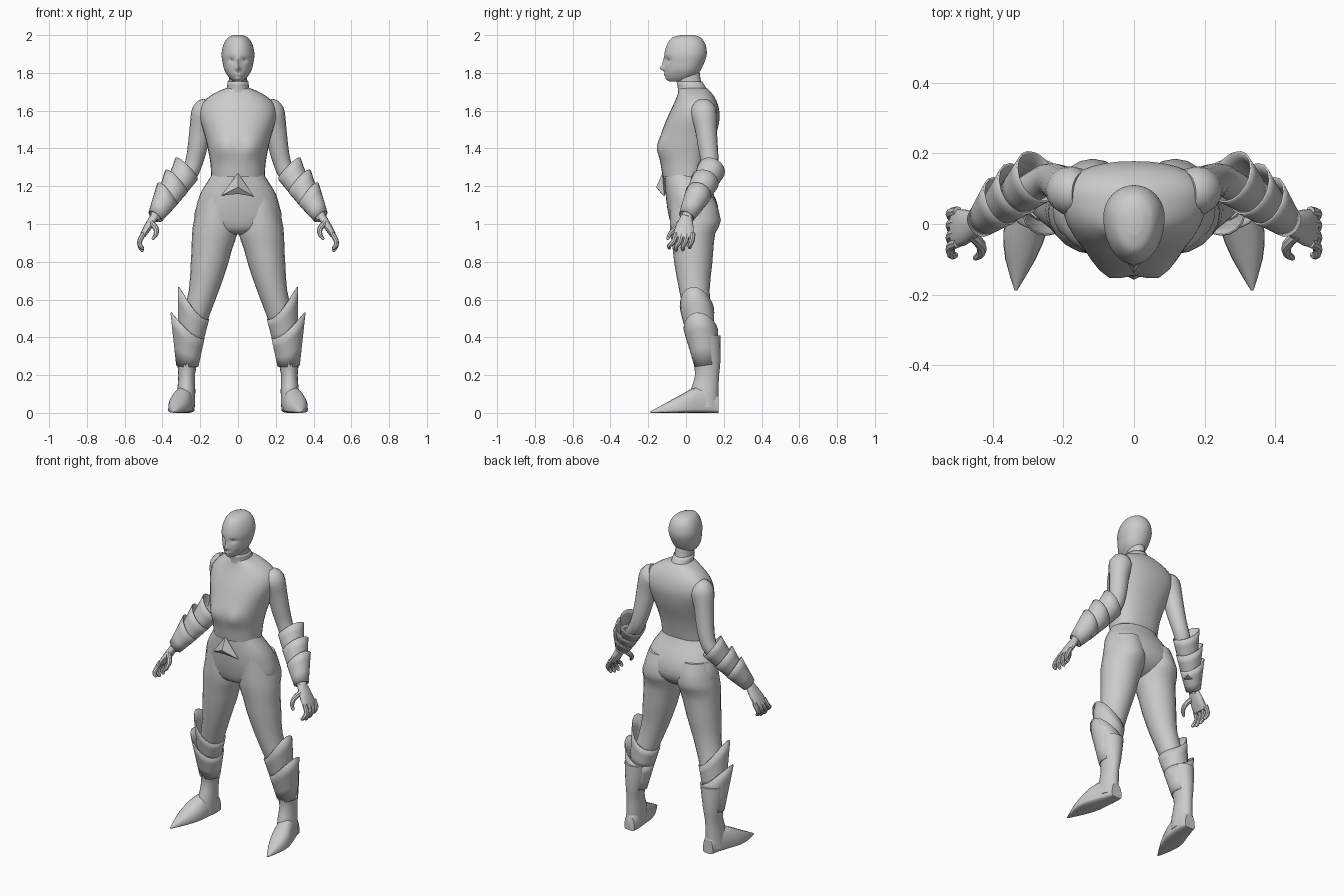
import bpy, bmesh
from math import sin, cos, pi, exp, copysign
from mathutils import Vector

if "Cube" in bpy.data.objects:
    bpy.data.objects.remove(bpy.data.objects["Cube"])

gray = bpy.data.materials.new("plain_gray")
gray.use_nodes = True
gray.diffuse_color = (0.6, 0.6, 0.6, 1)
gray.node_tree.nodes["Principled BSDF"].inputs["Base Color"].default_value = (0.6, 0.6, 0.6, 1)
parts = []


def finish(name, bm, mirror=False, thick=0):
    bmesh.ops.recalc_face_normals(bm, faces=bm.faces)
    mesh = bpy.data.meshes.new(name)
    bm.to_mesh(mesh)
    bm.free()
    mesh.materials.append(gray)
    obj = bpy.data.objects.new(name, mesh)
    bpy.context.collection.objects.link(obj)
    if thick:
        mod = obj.modifiers.new("thickness", "SOLIDIFY")
        mod.thickness = thick
    if mirror:
        obj.modifiers.new("mirror", "MIRROR")
    parts.append(obj)
    return obj


def skin(name, loops, caps=True, **kw):
    """Bridge closed loops of points into one surface."""
    bm = bmesh.new()
    rows = [[bm.verts.new(p) for p in loop] for loop in loops]
    n = len(rows[0])
    for a, b in zip(rows, rows[1:]):
        for i in range(n):
            j = (i + 1) % n
            bm.faces.new((a[i], a[j], b[j], b[i]))
    if caps:
        bm.faces.new(rows[0])
        bm.faces.new(rows[-1])
    return finish(name, bm, **kw)


def smooth_rows(rows, sub):
    """Catmull-Rom interpolation of number rows."""
    out = []
    ext = [rows[0]] + list(rows) + [rows[-1]]
    for k in range(len(rows) - 1):
        p, q, r, s = ext[k:k + 4]
        for i in range(sub):
            t = i / sub
            out.append([b + t / 2 * (c - a + t * (2 * a - 5 * b + 4 * c - d + t * (3 * (b - c) + d - a)))
                        for a, b, c, d in zip(p, q, r, s)])
    return out + [rows[-1]]


def loft(name, rings, sides=20, mid=0.5, power=1.0, sub=2, flip=False, **kw):
    """Rings are (centre x, height, half width, front, back); flip lofts along y."""
    loops = []
    for cx, h, w, lo, hi in smooth_rows(rings, sub):
        c = lo + (hi - lo) * mid
        loop = []
        for i in range(sides):
            a = 2 * pi * i / sides
            u, v = (copysign(abs(f) ** power, f) for f in (cos(a), sin(a)))
            d = c + v * (hi - c if v > 0 else c - lo)
            loop.append((cx + w * u, h, d) if flip else (cx + w * u, d, h))
        loops.append(loop)
    return skin(name, loops, **kw)


def frame(axis, hint):
    u = (hint - axis * hint.dot(axis)).normalized()
    return u, axis.cross(u)


def tube(name, path, sides=12, sub=3, **kw):
    """Path rows are (x, y, z, radius)."""
    rows = smooth_rows(path, sub)
    pts = [Vector(r[:3]) for r in rows]
    loops = []
    for i, (p, r) in enumerate(zip(pts, rows)):
        axis = (pts[min(i + 1, len(pts) - 1)] - pts[max(i - 1, 0)]).normalized()
        u, v = frame(axis, Vector((0, 1, 0)))
        loops.append([p + r[3] * (u * cos(2 * pi * k / sides) + v * sin(2 * pi * k / sides))
                      for k in range(sides)])
    return skin(name, loops, **kw)


def cuff(name, bottom, top, r0, r1, out, rise, lean, sides=20):
    """Flared sleeve whose rim sweeps up to a point on its outer side."""
    p, q = Vector(bottom), Vector(top)
    axis = (q - p).normalized()
    u, v = frame(axis, Vector(out))
    loops = []
    for t in (0, 0.35, 0.7, 1):
        loop = []
        for k in range(sides):
            a = 2 * pi * k / sides
            peak = ((1 + cos(a)) / 2) ** 2 * t
            r = r0 + (r1 - r0) * t + lean * peak
            loop.append(p.lerp(q, t) + axis * rise * peak + r * (u * cos(a) + v * sin(a)))
        loops.append(loop)
    skin(name, loops, caps=False, mirror=True, thick=0.006)


# Head, with the face pushed out and in by soft bumps
head = loft("head", [
    (0, 2.0, .025, -.03, .045), (0, 1.985, .055, -.075, .08), (0, 1.95, .077, -.1, .103),
    (0, 1.9, .087, -.114, .11), (0, 1.85, .081, -.112, .095), (0, 1.81, .07, -.112, .075),
    (0, 1.775, .047, -.106, .05), (0, 1.755, .025, -.09, .02)],
    sides=48, mid=.6, sub=5)
face_bumps = [(0, 1.825, .011, .014, .026), (0, 1.855, .009, .022, .012),
              (.034, 1.868, .018, .011, -.014), (-.034, 1.868, .018, .011, -.014),
              (0, 1.791, .02, .006, .009), (0, 1.768, .018, .008, .005)]
for vert in head.data.vertices:
    if vert.co.y < -.03:
        x, z = vert.co.x, vert.co.z
        for bx, bz, sx, sz, push in face_bumps:
            vert.co.y -= push * exp(-((x - bx) / sx) ** 2 - ((z - bz) / sz) ** 2)

# Neck and collar
loft("neck", [(0, 1.66, .06, -.03, .12), (0, 1.73, .05, -.042, .085), (0, 1.82, .048, -.05, .07)])
loft("collar", [(0, 1.67, .085, -.045, .135), (0, 1.71, .061, -.042, .113),
                (0, 1.755, .056, -.05, .085)], caps=False, thick=.005)

# Tunic with a soft chest
tunic = loft("tunic", [
    (0, 1.25, .142, -.123, .095), (0, 1.32, .146, -.135, .11), (0, 1.39, .158, -.145, .13),
    (0, 1.475, .178, -.132, .16), (0, 1.56, .203, -.1, .178), (0, 1.62, .2, -.072, .172),
    (0, 1.665, .165, -.052, .155), (0, 1.70, .11, -.04, .13), (0, 1.72, .06, -.035, .11)],
    sides=32, mid=.62, power=.88, sub=3)
for vert in tunic.data.vertices:
    if vert.co.y < -.02:
        bump = exp(-((abs(vert.co.x) - .07) / .045) ** 2 - ((vert.co.z - 1.41) / .05) ** 2)
        vert.co.y -= .022 * bump

# Trousers: hips and two legs
loft("hips", [
    (0, 1.27, .132, -.113, .088), (0, 1.22, .164, -.112, .11), (0, 1.16, .2, -.108, .145),
    (0, 1.09, .221, -.1, .17), (0, 1.02, .228, -.086, .165), (0, .965, .15, -.065, .11),
    (0, .945, .05, -.02, .06)], sides=32, power=.9)
loft("leg", [
    (.108, 1.14, .095, -.085, .15), (.117, 1.02, .116, -.086, .185), (.123, .95, .12, -.082, .155),
    (.139, .865, .107, -.07, .145), (.153, .78, .098, -.06, .138), (.18, .65, .08, -.036, .125),
    (.225, .5, .068, -.005, .135), (.25, .4, .06, .02, .15)], mirror=True)

# Triangular buckle
bm = bmesh.new()
rim = [bm.verts.new(p) for p in ((0, -.125, 1.27), (-.09, -.115, 1.15), (0, -.13, 1.16), (.085, -.115, 1.145))]
peak, back = bm.verts.new((0, -.158, 1.195)), bm.verts.new((0, -.1, 1.2))
for i in range(4):
    bm.faces.new((rim[i], rim[i - 1], peak))
    bm.faces.new((rim[i - 1], rim[i], back))
finish("buckle", bm)

# Boots: shaft, pointed foot and two swept cuffs
loft("boot_shaft", [
    (.262, .41, .076, .008, .182), (.268, .28, .056, .036, .183), (.272, .2, .044, .048, .175),
    (.274, .12, .048, .025, .172), (.28, .03, .052, .01, .17)], mirror=True)
loft("boot_foot", [
    (.272, .172, .035, 0, .09), (.275, .13, .046, 0, .13), (.292, .05, .057, 0, .135),
    (.308, -.02, .062, 0, .1), (.322, -.1, .043, 0, .056), (.335, -.188, .004, 0, .008)],
    mid=.15, power=.8, flip=True, mirror=True)
side = (1, -.15, 0)
cuff("knee_cuff", (.252, .08, .38), (.238, .065, .505), .068, .087, side, .155, .012)
cuff("boot_cuff", (.268, .105, .25), (.262, .085, .40), .06, .086, side, .13, .016)

# Arms
tube("arm", [
    (.15, .09, 1.615, .055), (.176, .093, 1.592, .07), (.198, .105, 1.51, .058),
    (.212, .115, 1.42, .053), (.232, .125, 1.33, .047), (.262, .12, 1.26, .044),
    (.34, .07, 1.16, .042), (.445, .0, 1.03, .028)], sides=16, mirror=True)

# Forearm guards, overlapping from elbow to wrist
outward = (.72, .25, .55)
cuff("upper_guard", (.335, .078, 1.175), (.27, .125, 1.27), .056, .067, outward, .035, .03)
cuff("middle_guard", (.395, .035, 1.095), (.318, .088, 1.2), .05, .061, outward, .035, .045)
cuff("lower_guard", (.438, .003, 1.04), (.368, .052, 1.132), .043, .055, outward, .04, .045)

# Hands
loft("palm", [
    (.438, 1.05, .024, -.025, .03), (.455, 1.02, .025, -.04, .035), (.485, .97, .023, -.062, .042),
    (.508, .93, .016, -.066, .042)], sides=14, power=.85, mirror=True)
for i, finger in enumerate(("index", "middle", "ring", "little")):
    y = -.054 + .03 * i
    tip = -.088 + .036 * i
    drop = .012 * abs(i - 1.4)
    tube(finger + "_finger", [
        (.5, y, .95, .014), (.52, y * .7 + tip * .3, .91, .0135), (.518, tip, .878 + drop * .5, .012),
        (.506, tip, .855 + drop, .009), (.502, tip, .85 + drop, .003)], sides=8, mirror=True)
tube("thumb", [
    (.462, -.03, 1.01, .015), (.434, -.06, .975, .015), (.435, -.085, .945, .012),
    (.45, -.096, .922, .008), (.453, -.098, .917, .003)], sides=8, mirror=True)

# Smooth shading with crisp edges
bpy.ops.object.select_all(action="DESELECT")
for obj in parts:
    obj.select_set(True)
bpy.context.view_layer.objects.active = parts[0]
bpy.ops.object.shade_smooth_by_angle(angle=.75)
